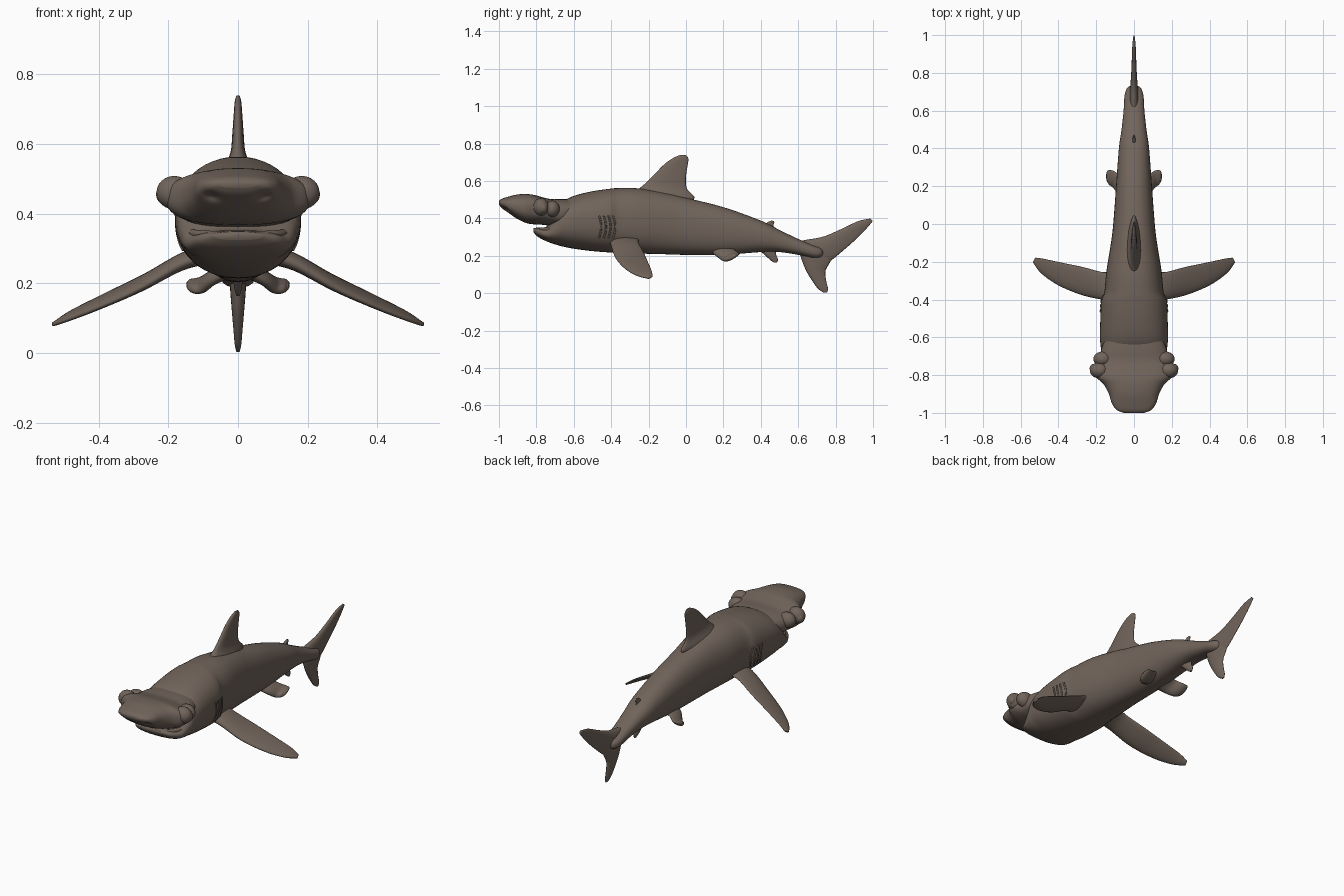
import bpy
import bmesh
from math import sin, cos, pi, copysign, exp
from mathutils import Vector

cube = bpy.data.objects.get("Cube")
if cube:
    bpy.data.objects.remove(cube)

# One skin colour for the whole animal
skin = bpy.data.materials.new("brown_grey_skin")
skin.use_nodes = True
colour = (0.165, 0.128, 0.104, 1)
skin.diffuse_color = colour
shader = skin.node_tree.nodes["Principled BSDF"]
shader.inputs["Base Color"].default_value = colour
shader.inputs["Roughness"].default_value = 0.7


def smooth_stations(rows, steps=6):
    """Catmull-Rom interpolation through rows of numbers."""
    out = []
    for i in range(len(rows) - 1):
        a, b = rows[max(i - 1, 0)], rows[i]
        c, d = rows[i + 1], rows[min(i + 2, len(rows) - 1)]
        for k in range(steps):
            t = k / steps
            out.append([0.5 * (2 * q + (r - p) * t
                               + (2 * p - 5 * q + 4 * r - s) * t ** 2
                               + (3 * q - p - 3 * r + s) * t ** 3)
                        for p, q, r, s in zip(a, b, c, d)])
    out.append(list(rows[-1]))
    return out


def loft(name, rings):
    """Skin a list of closed rings and cap both ends."""
    bm = bmesh.new()
    loops = [[bm.verts.new(p) for p in ring] for ring in rings]
    n = len(loops[0])
    for low, high in zip(loops, loops[1:]):
        for i in range(n):
            j = (i + 1) % n
            bm.faces.new((low[i], low[j], high[j], high[i]))
    bm.faces.new(loops[0])
    bm.faces.new(loops[-1])
    bmesh.ops.recalc_face_normals(bm, faces=bm.faces)
    mesh = bpy.data.meshes.new(name)
    bm.to_mesh(mesh)
    bm.free()
    mesh.materials.append(skin)
    for face in mesh.polygons:
        face.use_smooth = True
    obj = bpy.data.objects.new(name, mesh)
    bpy.context.collection.objects.link(obj)
    return obj


def section(y, half_width, bottom, top, power=0.85, count=48):
    """Superellipse cross-section across the body."""
    ring = []
    for i in range(count):
        a = 2 * pi * i / count
        x = copysign(abs(cos(a)) ** power, cos(a)) * half_width
        z = copysign(abs(sin(a)) ** power, sin(a)) * (top - bottom) / 2
        ring.append(Vector((x, y, (top + bottom) / 2 + z)))
    return ring


def fin(name, rows, count=24):
    """Loft aerofoils; each row is leading xyz, trailing xyz, half thickness."""
    rows = smooth_stations(rows)
    leads = [Vector(r[:3]) for r in rows]
    trails = [Vector(r[3:6]) for r in rows]
    mids = [(a + b) / 2 for a, b in zip(leads, trails)]
    rings = []
    for k, row in enumerate(rows):
        span = mids[min(k + 1, len(mids) - 1)] - mids[max(k - 1, 0)]
        normal = (trails[k] - leads[k]).cross(span).normalized()
        ring = []
        for i in range(count):
            a = 2 * pi * i / count
            s = (1 - cos(a)) / 2
            ring.append(leads[k].lerp(trails[k], s)
                        + normal * row[6] * sin(a) * (1.2 - 0.6 * s))
        rings.append(ring)
    return loft(name, rings)


def centre_fin(name, rows):
    """Upright fin; each row is leading yz, trailing yz, half thickness."""
    return fin(name, [(0, a, b, 0, c, d, t) for a, b, c, d, t in rows])


def paired_fin(name, rows):
    for side, s in (("left", 1), ("right", -1)):
        fin(f"{side}_{name}", [(s * r[0], r[1], r[2], s * r[3], *r[4:]) for r in rows])


# Body with the lower jaw at its front: y, half width, bottom, top
body_rows = smooth_stations([
    (-0.815, 0.07, 0.325, 0.348), (-0.79, 0.118, 0.30, 0.352),
    (-0.74, 0.15, 0.275, 0.36), (-0.69, 0.168, 0.258, 0.43),
    (-0.66, 0.175, 0.25, 0.485), (-0.6, 0.18, 0.238, 0.52),
    (-0.5, 0.178, 0.225, 0.545), (-0.41, 0.173, 0.218, 0.558),
    (-0.36, 0.157, 0.215, 0.562), (-0.25, 0.146, 0.212, 0.56),
    (-0.1, 0.122, 0.208, 0.535), (0, 0.11, 0.205, 0.51),
    (0.2, 0.095, 0.205, 0.46), (0.4, 0.08, 0.22, 0.388),
    (0.5, 0.066, 0.22, 0.338), (0.6, 0.055, 0.205, 0.29),
    (0.68, 0.05, 0.188, 0.257), (0.72, 0.036, 0.192, 0.242),
    (0.735, 0.012, 0.21, 0.225)])
loft("body", [section(*r) for r in body_rows])

# Flat, wide head that overhangs the jaw
head_rows = smooth_stations([
    (-1.0, 0.055, 0.474, 0.494), (-0.985, 0.092, 0.455, 0.505),
    (-0.95, 0.117, 0.43, 0.516), (-0.9, 0.133, 0.396, 0.528),
    (-0.85, 0.16, 0.374, 0.53), (-0.81, 0.2, 0.368, 0.525),
    (-0.77, 0.205, 0.366, 0.514), (-0.72, 0.185, 0.36, 0.503),
    (-0.66, 0.172, 0.355, 0.503), (-0.58, 0.14, 0.37, 0.50)])
head = loft("head", [section(*r, power=0.8) for r in head_rows])

# Nostril dents in the snout
for vert in head.data.vertices:
    for s in (1, -1):
        gap = vert.co - Vector((s * 0.075, -0.97, 0.45))
        vert.co.y += 0.018 * exp(-(gap.length / 0.022) ** 2)


def bulb(name, centre, radii):
    rows = []
    for k in range(1, 16):
        a = pi * k / 16
        y = centre[1] - radii[1] * cos(a)
        ring = section(y, radii[0] * sin(a), centre[2] - radii[2] * sin(a),
                       centre[2] + radii[2] * sin(a), 1, 24)
        rows.append([p + Vector((centre[0], 0, 0)) for p in ring])
    return loft(name, rows)


# Eye bulges at the head corners, with brow and cheek lumps
for side, s in (("left", 1), ("right", -1)):
    bulb(f"{side}_eye_bulge", (s * 0.183, -0.775, 0.46), (0.051, 0.042, 0.048))
    bulb(f"{side}_eye", (s * 0.214, -0.765, 0.455), (0.021, 0.024, 0.027))
    bulb(f"{side}_cheek", (s * 0.165, -0.715, 0.45), (0.05, 0.04, 0.045))


def tube(name, points, radius):
    curve = bpy.data.curves.new(name, "CURVE")
    curve.dimensions = "3D"
    curve.bevel_depth = radius
    curve.bevel_resolution = 2
    curve.use_fill_caps = True
    spline = curve.splines.new("POLY")
    spline.points.add(len(points) - 1)
    for point, co in zip(spline.points, points):
        point.co = (*co, 1)
    curve.materials.append(skin)
    obj = bpy.data.objects.new(name, curve)
    bpy.context.collection.objects.link(obj)


# Gill ridges that follow the flank
for side, s in (("left", 1), ("right", -1)):
    for g in range(4):
        path = []
        for k in range(9):
            t = k / 8
            y = -0.465 + 0.025 * g + 0.012 * sin(pi * t)
            _, w, low, high = min(body_rows, key=lambda r: abs(r[0] - y))
            z = 0.295 + 0.12 * t
            rise = abs(2 * (z - low) / (high - low) - 1)
            x = w * (1 - rise ** (2 / 0.85)) ** (0.85 / 2)
            path.append((s * x, y, z))
        tube(f"{side}_gill_{g + 1}", path, 0.005)

# Lower lip around the front of the jaw
lip = [(0.135 * sin(a), -0.70 - 0.105 * cos(a), 0.346 - 0.008 * cos(a))
       for a in (pi * (k / 20 - 0.5) for k in range(21))]
tube("lower_lip", lip, 0.011)

# Fins on the centre line
centre_fin("dorsal_fin", [
    (-0.29, 0.53, 0.03, 0.49, 0.055), (-0.25, 0.56, 0.045, 0.515, 0.036),
    (-0.215, 0.59, 0.005, 0.56, 0.022), (-0.165, 0.64, 0.0, 0.62, 0.017),
    (-0.115, 0.69, 0.008, 0.68, 0.013), (-0.07, 0.722, 0.013, 0.718, 0.01),
    (-0.035, 0.738, 0.0, 0.738, 0.005)])
centre_fin("second_dorsal_fin", [
    (0.38, 0.37, 0.48, 0.335, 0.014), (0.42, 0.37, 0.468, 0.36, 0.01),
    (0.44, 0.382, 0.472, 0.378, 0.007), (0.455, 0.388, 0.468, 0.387, 0.004)])
centre_fin("anal_fin", [
    (0.38, 0.24, 0.48, 0.24, 0.018), (0.42, 0.205, 0.482, 0.205, 0.014),
    (0.45, 0.178, 0.492, 0.182, 0.01), (0.47, 0.163, 0.487, 0.165, 0.005)])
centre_fin("tail_upper_lobe", [
    (0.56, 0.27, 0.72, 0.15, 0.03), (0.64, 0.285, 0.775, 0.175, 0.024),
    (0.735, 0.303, 0.845, 0.232, 0.017), (0.83, 0.343, 0.905, 0.285, 0.013),
    (0.92, 0.385, 0.96, 0.34, 0.01), (0.985, 0.399, 0.998, 0.385, 0.005)])
centre_fin("tail_lower_lobe", [
    (0.6, 0.25, 0.77, 0.23, 0.025), (0.615, 0.19, 0.775, 0.178, 0.024),
    (0.64, 0.125, 0.746, 0.12, 0.019), (0.672, 0.07, 0.75, 0.065, 0.014),
    (0.705, 0.025, 0.759, 0.025, 0.01), (0.735, 0.003, 0.754, 0.003, 0.005)])

# Paired fins under the flanks
paired_fin("pectoral_fin", [
    (0.09, -0.41, 0.28, 0.09, -0.24, 0.29, 0.03),
    (0.17, -0.40, 0.25, 0.16, -0.255, 0.275, 0.024),
    (0.28, -0.375, 0.185, 0.27, -0.228, 0.222, 0.018),
    (0.4, -0.325, 0.13, 0.39, -0.203, 0.165, 0.014),
    (0.49, -0.262, 0.094, 0.48, -0.184, 0.12, 0.01),
    (0.533, -0.205, 0.079, 0.522, -0.178, 0.09, 0.006)])
paired_fin("pelvic_fin", [
    (0.03, 0.13, 0.235, 0.03, 0.26, 0.24, 0.025),
    (0.075, 0.155, 0.205, 0.075, 0.262, 0.23, 0.02),
    (0.105, 0.19, 0.178, 0.11, 0.282, 0.215, 0.018),
    (0.132, 0.208, 0.178, 0.138, 0.284, 0.21, 0.014),
    (0.145, 0.23, 0.19, 0.147, 0.265, 0.203, 0.006)])
